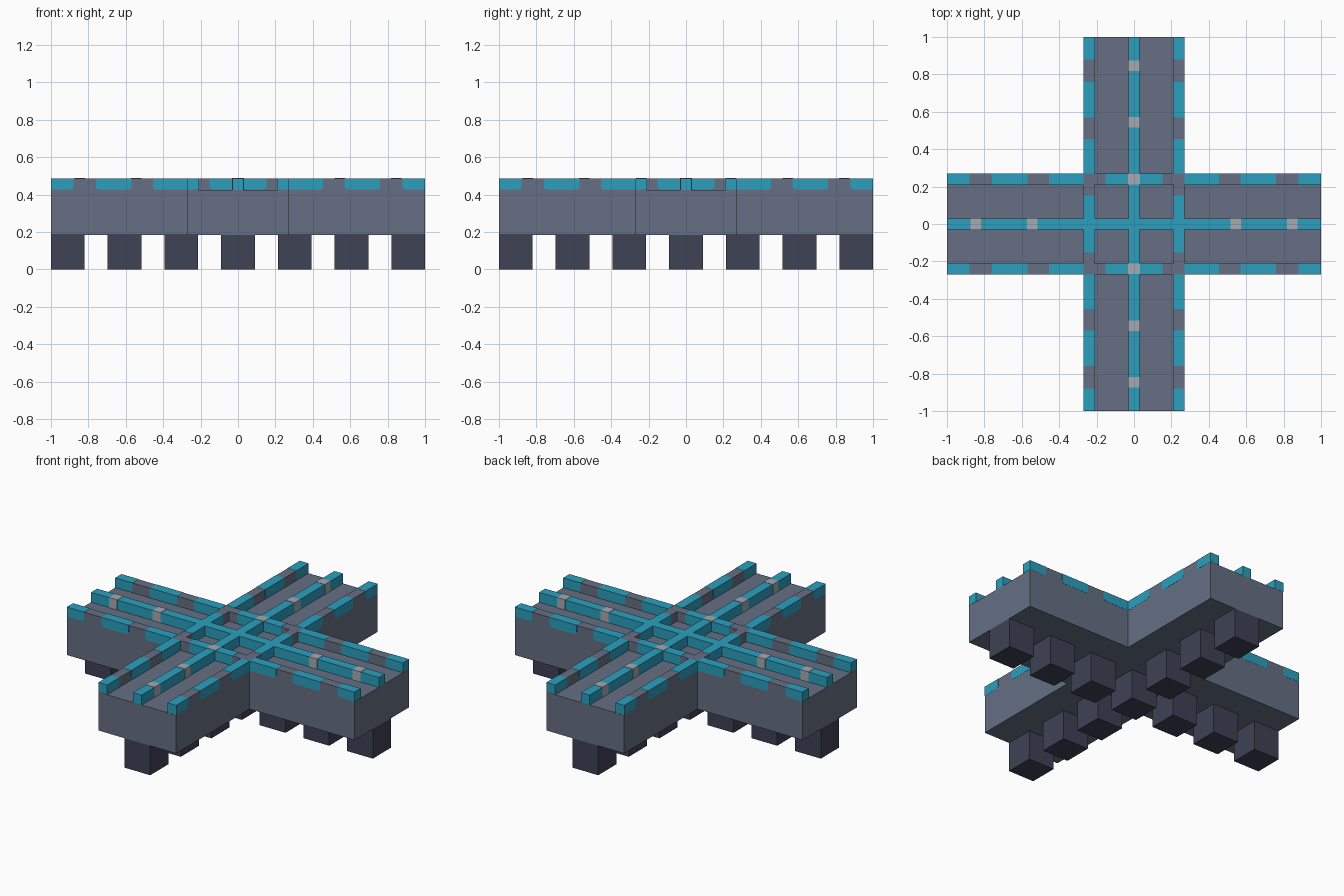
import bpy, bmesh, math
from mathutils import Matrix

cube = bpy.data.objects.get("Cube")
if cube:
    bpy.data.objects.remove(cube, do_unlink=True)


def material(name, rgb):
    m = bpy.data.materials.new(name)
    m.use_nodes = True
    m.diffuse_color = (*rgb, 1)
    m.node_tree.nodes["Principled BSDF"].inputs["Base Color"].default_value = (*rgb, 1)
    return m


GREY = material("slate grey", (0.130, 0.159, 0.227))
TEAL = material("teal", (0.024, 0.347, 0.515))
DARK = material("dark slate", (0.048, 0.054, 0.089))
LIGHT = material("light grey", (0.376, 0.402, 0.445))

# Main dimensions
HALF = 0.27                            # half width of an arm
FOOT_TOP, DECK, TOP = 0.185, 0.425, 0.486
RAIL_W, EDGE_Y = 0.06, 0.24            # rail width, edge rail centre line
PROUD = 0.001                          # thickness of coloured cladding


def finish(name, bm, mat, turn=0):
    bmesh.ops.recalc_face_normals(bm, faces=bm.faces)
    bmesh.ops.transform(bm, matrix=Matrix.Rotation(turn, 4, 'Z'), verts=bm.verts)
    me = bpy.data.meshes.new(name)
    bm.to_mesh(me)
    bm.free()
    me.materials.append(mat)
    ob = bpy.data.objects.new(name, me)
    bpy.context.collection.objects.link(ob)
    return ob


def box(bm, x0, x1, y0, y1, z0, z1):
    size = Matrix.Diagonal((x1 - x0, y1 - y0, z1 - z0, 1))
    mid = Matrix.Translation(((x0 + x1) / 2, (y0 + y1) / 2, (z0 + z1) / 2))
    bmesh.ops.create_cube(bm, size=1, matrix=mid @ size)


def extrude(bm, points, offset):
    face = bm.faces.new([bm.verts.new(p) for p in points])
    new = bmesh.ops.extrude_face_region(bm, geom=[face])["geom"]
    bmesh.ops.translate(bm, vec=offset, verts=[v for v in new if isinstance(v, bmesh.types.BMVert)])


def rounded_block(bm, x0, x1, y, round0, round1):
    """Rail section whose lower corners are rounded at the chosen ends."""
    r, z0, z1 = 0.018, DECK + 0.002, TOP + PROUD
    w = RAIL_W / 2 + PROUD
    steps = [i * math.pi / 8 for i in range(5)]
    pts = [(x0, z1)]
    if round0:
        pts += [(x0 + r - r * math.cos(a), z0 + r - r * math.sin(a)) for a in steps]
    else:
        pts.append((x0, z0))
    if round1:
        pts += [(x1 - r + r * math.sin(a), z0 + r - r * math.cos(a)) for a in steps]
    else:
        pts.append((x1, z0))
    pts.append((x1, z1))
    extrude(bm, [(x, y - w, z) for x, z in pts], (0, 2 * w, 0))


# Cross-shaped deck
bm = bmesh.new()
h = HALF
outline = [(1, -h), (1, h), (h, h), (h, 1), (-h, 1), (-h, h),
           (-1, h), (-1, -h), (-h, -h), (-h, -1), (h, -1), (h, -h)]
extrude(bm, [(x, y, FOOT_TOP) for x, y in outline], (0, 0, DECK - FOOT_TOP))
finish("cross_deck", bm, GREY)

# Square feet in a row under each arm
bm = bmesh.new()
f = 0.09
for i in range(-3, 4):
    c = i * (1 - f) / 3
    box(bm, c - f, c + f, -f, f, 0, FOOT_TOP)
    if i:
        box(bm, -f, f, c - f, c + f, 0, FOOT_TOP)
finish("feet", bm, DARK)

# Rails, once along x and once along y
for label, turn in (("cross", 0), ("long", math.pi / 2)):
    edge, accents, centre, marks = (bmesh.new() for _ in range(4))
    w = RAIL_W / 2
    for s in (-1, 1):
        y = s * EDGE_Y
        box(edge, -0.999, 0.999, y - w, y + w, DECK, TOP)
        rounded_block(accents, -0.152, 0.152, y, True, True)
        # Teal sections, mirrored on both arms
        for a, b, r0, r1 in ((HALF, 0.455, False, True), (0.57, 0.76, True, True),
                             (0.88, 1.0, True, False)):
            rounded_block(accents, a, b, y, r0, r1)
            rounded_block(accents, -b, -a, y, r1, r0)
    # Centre rail and its light markers
    box(centre, -1, 1, -w, w, DECK, TOP + PROUD)
    spots = (0.545, 0.845) if turn == 0 else (0.24, 0.545, 0.845)
    for c in spots:
        for s in (-1, 1):
            box(marks, s * c - 0.028, s * c + 0.028, -w - 0.002, w + 0.002,
                DECK, TOP + 0.003)
    finish(label + "_edge_rails", edge, GREY, turn)
    finish(label + "_edge_rail_sections", accents, TEAL, turn)
    finish(label + "_centre_rail", centre, TEAL, turn)
    finish(label + "_centre_markers", marks, LIGHT, turn)
